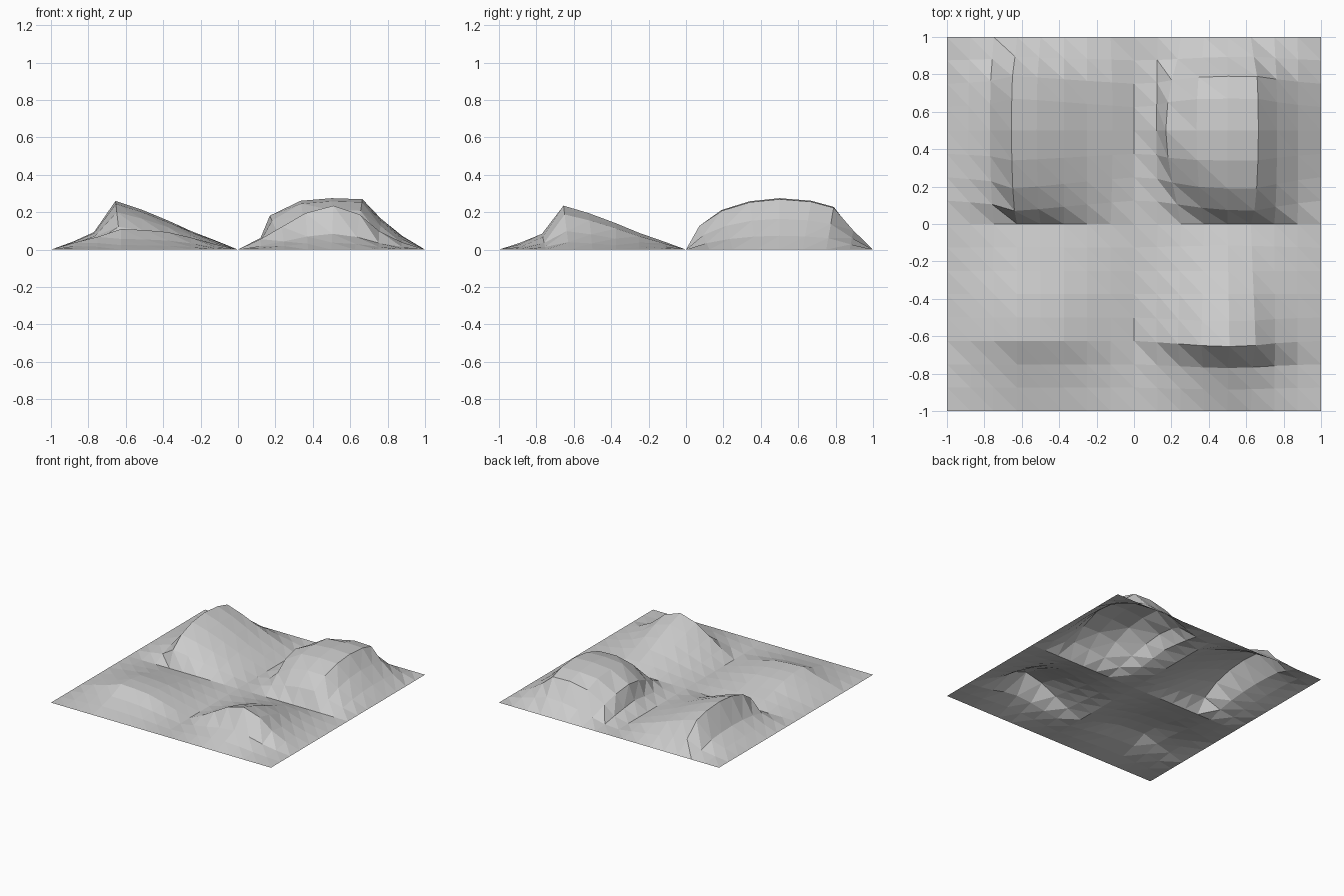
import bpy

if "Cube" in bpy.data.objects:
    bpy.data.objects.remove(bpy.data.objects["Cube"])

N = 8

# Profiles along one tile edge: shifted positions (0..1) and relative heights
EVEN = [i / N for i in range(N + 1)]
BULGE_POS = [0, .07, .19, .34, .5, .67, .79, .895, 1]
DOME_POS = [0, .12, .17, .335, .5, .665, .765, .877, 1]
SHORT_POS = [0, .12, .235, .36, .51, .65, .755, .875, 1]
RIDGE_POS = [0, .115, .23, .345, .48, .625, .75, .885, 1]
DOME_X = [0, .25, .66, .95, 1, .98, .60, .27, 0]
DOME_Y = [0, .47, .77, .94, 1, .95, .83, .38, 0]
RIDGE = [0, .16, .36, 1, .83, .60, .38, .18, 0]
NARROW = [0, .24, .52, .83, 1, .80, .42, .17, 0]
SOFT_X = [0, .34, .62, 1, .95, .85, .58, .27, 0]
SOFT_Y = [0, .22, .52, 1, .95, .80, .52, .27, 0]


def build_tile(name, ox, oy, height, x_profile, y_profile, cut=0.0):
    """Low-poly terrain tile: product of two profiles, pushed sideways where high.
    cut > 0 wears away the two left corners of the hill."""
    (px, hx), (py, hy) = x_profile, y_profile
    verts, faces = [], []
    for j in range(N + 1):
        for i in range(N + 1):
            m = min(1, (i + min(j, N - j)) / cut) if cut else 1
            x = EVEN[i] + (px[i] - EVEN[i]) * hy[j] * m
            y = EVEN[j] + (py[j] - EVEN[j]) * hx[i] * m
            verts.append((ox + x, oy + y, height * hx[i] * hy[j] * m))
    for j in range(N):
        for i in range(N):
            a = j * (N + 1) + i
            b, c, d = a + 1, a + N + 2, a + N + 1
            faces += [(a, b, d), (b, c, d)]
    mesh = bpy.data.meshes.new(name)
    mesh.from_pydata(verts, [], faces)
    obj = bpy.data.objects.new(name, mesh)
    bpy.context.collection.objects.link(obj)


# Four tiles: broad dome, two steep wave ridges and a low hill
build_tile("dome_tile", 0, 0, .275, (DOME_POS, DOME_X), (BULGE_POS, DOME_Y), 5.5)
build_tile("long_ridge_tile", -1, 0, .26, (RIDGE_POS, RIDGE), (BULGE_POS, DOME_Y))
build_tile("short_ridge_tile", 0, -1, .235, (SHORT_POS, NARROW), (RIDGE_POS, RIDGE))
build_tile("low_hill_tile", -1, -1, .11, (EVEN, SOFT_X), (EVEN, SOFT_Y))
